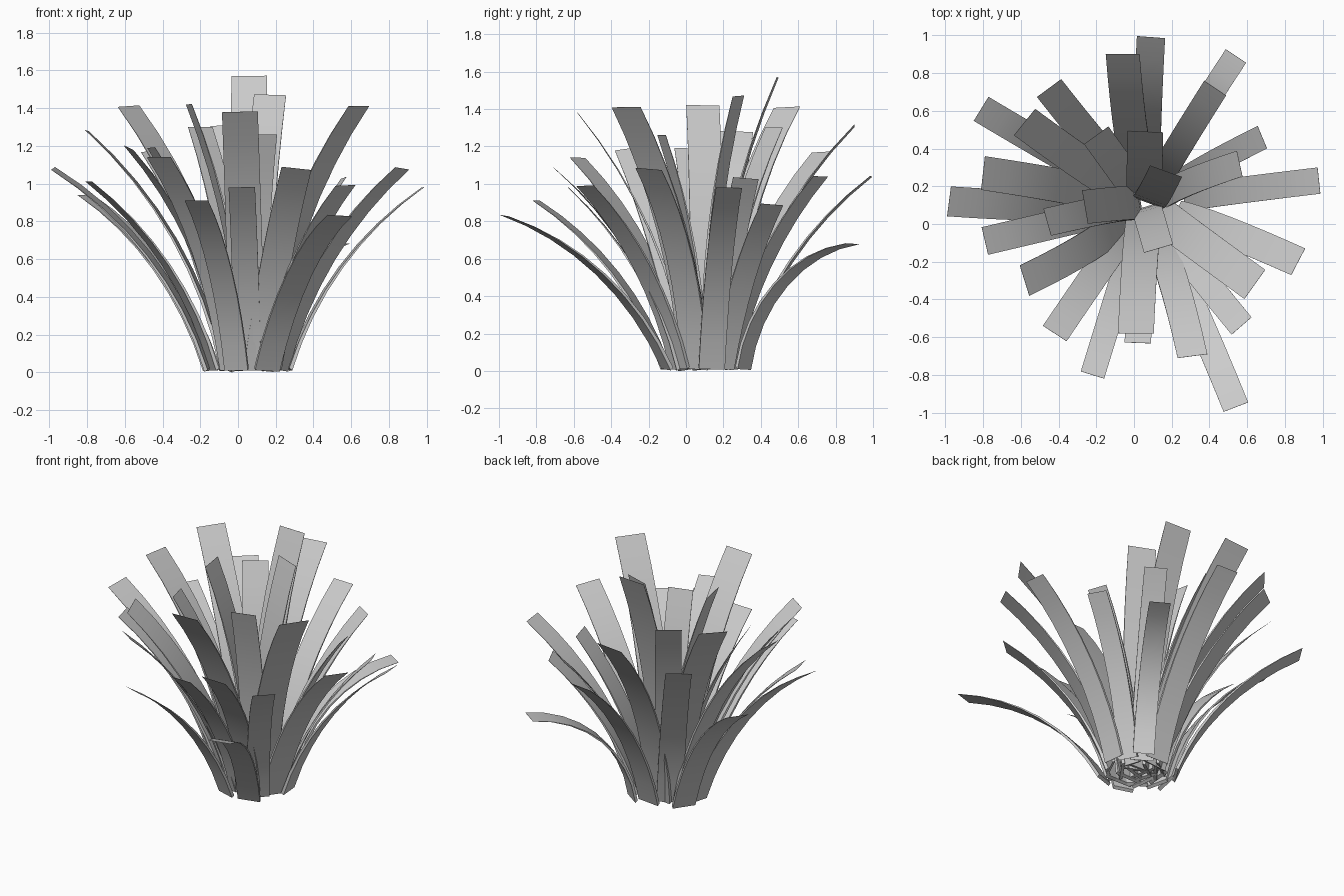
import bpy
import math
from mathutils import Quaternion, Vector

cube = bpy.data.objects.get("Cube")
if cube:
    bpy.data.objects.remove(cube, do_unlink=True)


def make_material(name, colour):
    mat = bpy.data.materials.new(name)
    mat.use_nodes = True
    mat.diffuse_color = colour
    shader = next(n for n in mat.node_tree.nodes if n.type == "BSDF_PRINCIPLED")
    shader.inputs["Base Color"].default_value = colour
    shader.inputs["Roughness"].default_value = 0.8
    return mat


LEAF_GREY = make_material("leaf grey", (0.6, 0.6, 0.6, 1.0))
CLUMP_CENTRE = Vector((0.06, 0.11, 0.015))
SEGMENTS = 8
THICKNESS = 0.02


def arc_profile(length, bend):
    """Points (along, above) on a circular arc over a straight chord."""
    points = [Vector((0.0, 0.0))]
    for i in range(SEGMENTS):
        angle = bend * (0.5 - (i + 0.5) / SEGMENTS)
        points.append(points[-1] + Vector((math.cos(angle), math.sin(angle))))
    scale = length / points[-1].length
    return [p * scale for p in points]


def add_leaf(name, tip_x, tip_y, tip_z, width, roll, bend=None):
    """A strap leaf that arches from the clump out to its thin tip."""
    tip = Vector((tip_x, tip_y, tip_z))
    outward = tip - CLUMP_CENTRE
    outward.z = 0
    distance = outward.length
    outward.normalize()
    # Upright leaves are rooted near the centre, spreading ones further out
    root_radius = min(0.23 * (distance / tip_z) ** 1.3, 0.23)
    root = CLUMP_CENTRE + outward * root_radius
    if bend is None:
        bend = 0.2 + distance / 2

    # Frame of the leaf, rolled about the line from root to tip
    chord = (tip - root).normalized()
    side = Quaternion(chord, roll) @ Vector((-outward.y, outward.x, 0))
    above = chord.cross(side)

    verts, faces = [], []
    for i, (along, rise) in enumerate(arc_profile((tip - root).length, bend)):
        middle = root + chord * along + above * rise
        half = side * width / 2
        lift = above * THICKNESS / 2 * (1.05 - i / SEGMENTS)
        verts += [middle - half - lift, middle + half - lift,
                  middle + half + lift, middle - half + lift]
    for i in range(SEGMENTS):
        for k in range(4):
            a, b = 4 * i + k, 4 * i + (k + 1) % 4
            faces.append((a, b, b + 4, a + 4))
    end = 4 * SEGMENTS
    faces += [(3, 2, 1, 0), (end, end + 1, end + 2, end + 3)]

    mesh = bpy.data.meshes.new(name)
    mesh.from_pydata(verts, [], faces)
    mesh.materials.append(LEAF_GREY)
    mesh.polygons.foreach_set("use_smooth", [True] * len(faces))
    mesh.set_sharp_from_angle(angle=math.radians(40))
    mesh.update()
    leaf = bpy.data.objects.new(name, mesh)
    bpy.context.collection.objects.link(leaf)


# Each leaf: tip x, tip y, tip height, width, roll, and a bend if it droops
LEAVES = {
    # Upright leaves in the heart of the clump
    "inner_leaf": [
        (.17, .28, 1.47, .18, .23), (.06, .49, 1.57, .19, -.05),
        (-.2, .47, 1.3, .16, 0), (-.26, .09, 1.42, .18, .11),
        (-.46, .01, 1.19, .15, .09), (.13, -.13, 1.26, .16, 0),
        (.56, .32, 1.03, .14, -.2),
    ],
    # Arching leaves on the back
    "back_leaf": [
        (.09, .99, 1.04, .15, -.05), (-.06, .9, 1.31, .18, -.17),
        (.54, .89, .68, .13, -.05, 1.3), (.43, .72, 1.04, .14, -.05),
        (-.45, .72, 1.17, .16, -.07), (-.58, .54, 1.41, .18, -.1),
    ],
    # Arching leaves on the model's left
    "left_leaf": [
        (.68, .46, .89, .13, -.14), (.98, .23, .98, .14, -.03),
        (.87, -.2, 1.08, .16, -.14), (.64, -.32, 1.41, .19, .02),
    ],
    # Arching leaves on the front
    "front_leaf": [
        (.57, -.54, .99, .14, .06), (.54, -.97, .83, .14, -.08),
        (.31, -.7, 1.08, .16, -.2), (.01, -.58, 1.38, .19, .07),
        (.02, -.63, .98, .14, .02), (-.22, -.8, .91, .13, 0),
        (-.42, -.58, 1.14, .15, .03),
    ],
    # Arching leaves on the model's right
    "right_leaf": [
        (-.58, -.3, 1.19, .17, -.3), (-.79, -.09, 1.01, .15, 0),
        (-.98, .12, 1.08, .16, -.15), (-.8, .27, 1.28, .18, .08),
        (-.81, .61, .94, .15, -.04),
    ],
}

for group, rows in LEAVES.items():
    for number, row in enumerate(rows, 1):
        add_leaf(f"{group}_{number}", *row)
